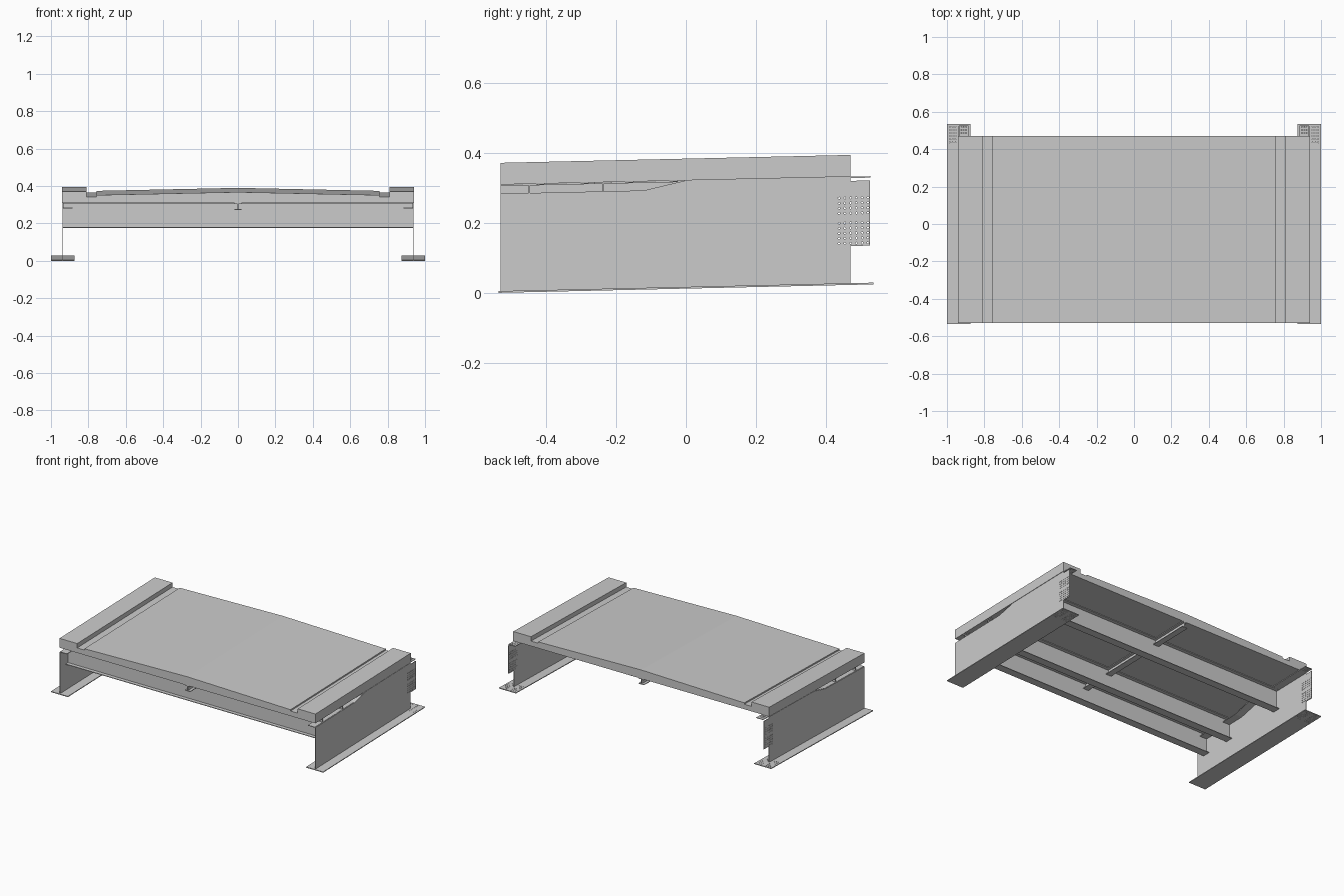
import bpy, bmesh, math
from mathutils import Matrix

if "Cube" in bpy.data.objects:
    bpy.data.objects.remove(bpy.data.objects["Cube"])

SLOPE = 0.0225   # the whole span climbs gently towards the back
WEB_X = 0.9375


def finish(name, bm, mirror=False):
    for v in bm.verts:
        v.co.z += SLOPE * v.co.y
    bmesh.ops.recalc_face_normals(bm, faces=bm.faces)
    me = bpy.data.meshes.new(name)
    bm.to_mesh(me)
    bm.free()
    ob = bpy.data.objects.new(name, me)
    bpy.context.collection.objects.link(ob)
    if mirror:
        ob.modifiers.new("Mirror", 'MIRROR').use_mirror_merge = False
    return ob


def prism(bm, pts, axis, a, b):
    """Extrude a closed profile along x (pts = y,z) or y (pts = x,z)."""
    def place(p, t):
        return (t, p[0], p[1]) if axis == 'x' else (p[0], t, p[1])
    lo = [bm.verts.new(place(p, a)) for p in pts]
    hi = [bm.verts.new(place(p, b)) for p in pts]
    bm.faces.new(lo)
    bm.faces.new(hi[::-1])
    for i in range(len(pts)):
        j = (i + 1) % len(pts)
        bm.faces.new((lo[i], hi[i], hi[j], lo[j]))


def rect(a0, a1, z0, z1):
    return [(a0, z0), (a1, z0), (a1, z1), (a0, z1)]


def i_profile(c, z0, z1, half, t):
    """I-section outline centred on c."""
    w = t / 2
    return [(c - half, z0), (c + half, z0), (c + half, z0 + t), (c + w, z0 + t),
            (c + w, z1 - t), (c + half, z1 - t), (c + half, z1), (c - half, z1),
            (c - half, z1 - t), (c - w, z1 - t), (c - w, z0 + t), (c - half, z0 + t)]


def drill(ob, centres, axis, r=0.0028):
    """Cut bolt holes through a plate."""
    bm = bmesh.new()
    rot = Matrix.Rotation(math.pi / 2, 4, 'Y') if axis == 'x' else Matrix()
    for c in centres:
        bmesh.ops.create_cone(bm, cap_ends=True, segments=8, radius1=r, radius2=r,
                              depth=0.03, matrix=Matrix.Translation(c) @ rot)
    cutter = finish("hole_cutter", bm)
    cutter.hide_render = True
    mod = ob.modifiers.new("Holes", 'BOOLEAN')
    mod.operation = 'DIFFERENCE'
    mod.solver = 'EXACT'
    mod.object = cutter
    bpy.context.view_layer.objects.active = ob
    with bpy.context.temp_override(object=ob, active_object=ob):
        bpy.ops.object.modifier_move_to_index(modifier=mod.name, index=0)
        bpy.ops.object.modifier_apply(modifier=mod.name)
    bpy.data.objects.remove(cutter)


# Deck slab with crowned road, gutters and raised curbs
half = [(0.94, 0.322), (0.94, 0.384), (0.81, 0.384), (0.81, 0.355),
        (0.757, 0.355), (0.757, 0.364)]
bm = bmesh.new()
prism(bm, half + [(0, 0.38)] + [(-x, z) for x, z in reversed(half)], 'y', -0.53, 0.47)
finish("deck_slab", bm)

# Girder webs, stepped down at the front, with splice tongue at the back
bolt_y = [0.437 + 0.0165 * i for i in range(6)]
bolt_z = [0.132 + 0.0145 * i for i in range(5)] + [0.218 + 0.0145 * i for i in range(4)]
bm = bmesh.new()
prism(bm, [(-0.53, 0.018), (0.47, 0.018), (0.47, 0.124), (0.525, 0.124),
           (0.525, 0.31), (0.47, 0.31), (0.47, 0.32), (0.0, 0.32),
           (-0.12, 0.294), (-0.53, 0.294)], 'x', WEB_X - 0.002, WEB_X + 0.002)
web = finish("girder_web", bm, True)
drill(web, [(WEB_X, y, z) for y in bolt_y for z in bolt_z], 'x')

# Girder top flanges following the stepped web
top = [(-0.53, 0.296), (-0.12, 0.296), (0.0, 0.322), (0.527, 0.322)]
bm = bmesh.new()
prism(bm, top + [(y, z - 0.004) for y, z in reversed(top)], 'x', 0.885, 0.9355)
flange = finish("girder_top_flange", bm, True)
drill(flange, [(x, y, 0.32) for x in (0.898, 0.91, 0.922)
               for y in bolt_y if y > 0.475], 'z')

# Girder bottom flanges
bm = bmesh.new()
prism(bm, rect(-0.535, 0.535, 0.013, 0.018), 'x', 0.875, 1.0)
flange = finish("girder_bottom_flange", bm, True)
drill(flange, [(x, y, 0.015) for x in (0.89, 0.905, 0.92, 0.955, 0.97, 0.985)
               for y in bolt_y], 'z')

# Deep cross beams between the girders
for i, y in enumerate((-0.447, -0.237, 0.2)):
    bm = bmesh.new()
    prism(bm, i_profile(y, 0.188, 0.3215, 0.025, 0.004), 'x', -0.935, 0.935)
    finish(f"cross_beam_{i + 1}", bm)

# Central stringer under the deck
bm = bmesh.new()
prism(bm, i_profile(0, 0.284, 0.3215, 0.02, 0.004), 'y', -0.53, 0.47)
stringer = finish("centre_stringer", bm)

# Rest the lowest point on the ground
for ob in bpy.context.collection.objects:
    ob.location.z = SLOPE * 0.535 - 0.013
